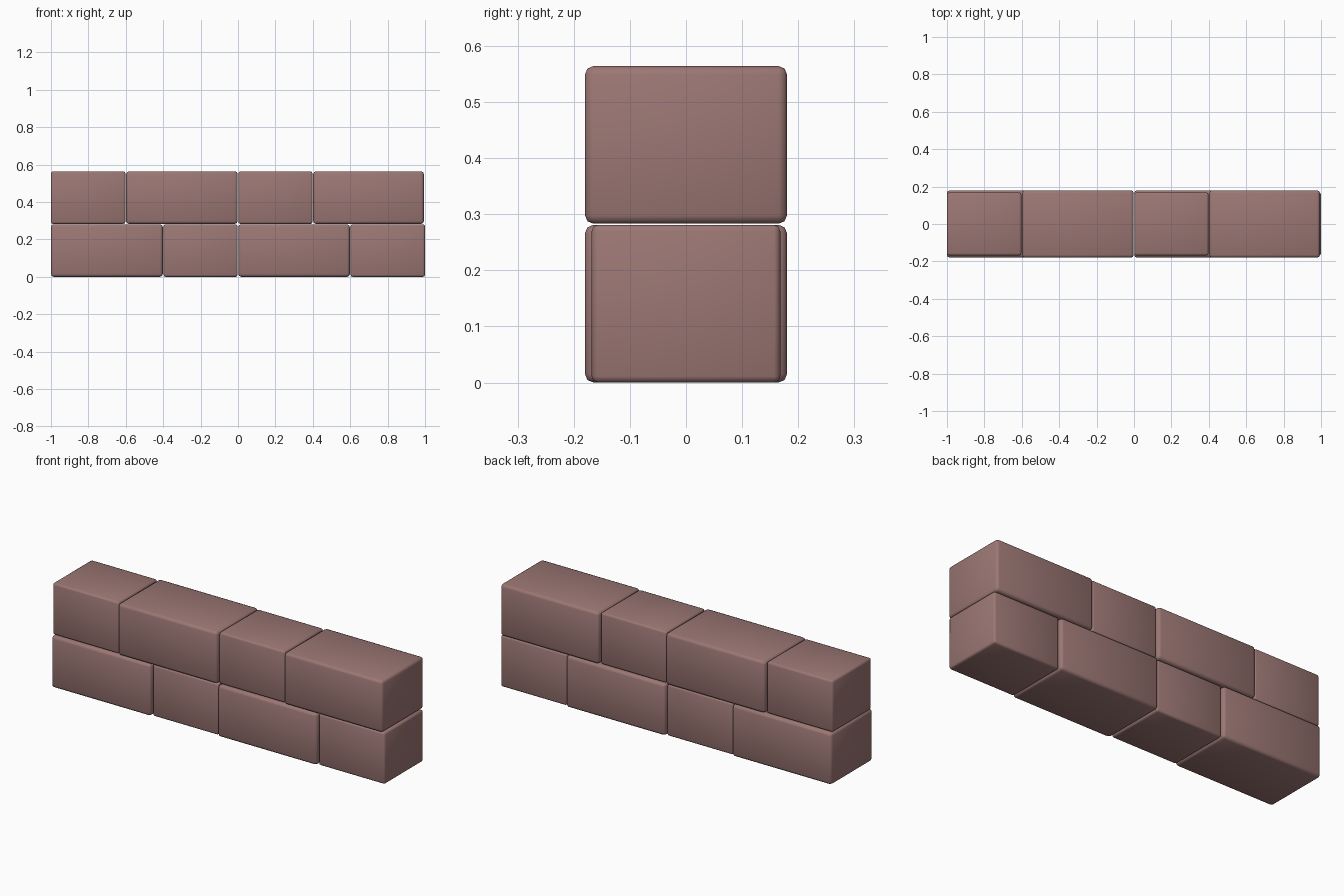
import bpy
import bmesh

if "Cube" in bpy.data.objects:
    bpy.data.objects.remove(bpy.data.objects["Cube"])

stone = bpy.data.materials.new("dusky_red_stone")
stone.diffuse_color = (0.33, 0.185, 0.175, 1)
stone.use_nodes = True
stone.node_tree.nodes["Principled BSDF"].inputs["Base Color"].default_value = stone.diffuse_color


def block(name, x0, x1, z0, z1, half_depth, bevel):
    """One stone block with softened edges and its own depth."""
    mesh = bpy.data.meshes.new(name)
    bm = bmesh.new()
    bmesh.ops.create_cube(bm, size=1)
    for v in bm.verts:
        v.co.x = x1 if v.co.x > 0 else x0
        v.co.y = half_depth if v.co.y > 0 else -half_depth
        v.co.z = z1 if v.co.z > 0 else z0
    bmesh.ops.bevel(bm, geom=bm.edges[:], offset=bevel, segments=2,
                    profile=0.5, affect='EDGES', clamp_overlap=True)
    for f in bm.faces:
        f.smooth = True
    bm.to_mesh(mesh)
    bm.free()
    mesh.materials.append(stone)
    obj = bpy.data.objects.new(name, mesh)
    bpy.context.collection.objects.link(obj)


GAP = 0.002
LONG, SHORT = 0.18, 0.168

# Each course alternates long and short blocks; joints are staggered
courses = [
    ("lower", 0.0, 0.281, [-1.0, -0.4, 0.0, 0.6, 1.0]),
    ("upper", 0.283, 0.564, [-1.0, -0.6, 0.0, 0.4, 1.0]),
]
for row, z0, z1, joints in courses:
    for i, (a, b) in enumerate(zip(joints, joints[1:])):
        is_long = b - a > 0.5
        left = a if a == -1.0 else a + GAP
        right = b if b == 1.0 else b - GAP
        if row == "upper" and b == 1.0:
            right -= 0.006  # end block sits slightly back
        block(f"{row}_block_{i + 1}", left, right, z0, z1,
              LONG if is_long else SHORT, 0.015 if is_long else 0.011)
